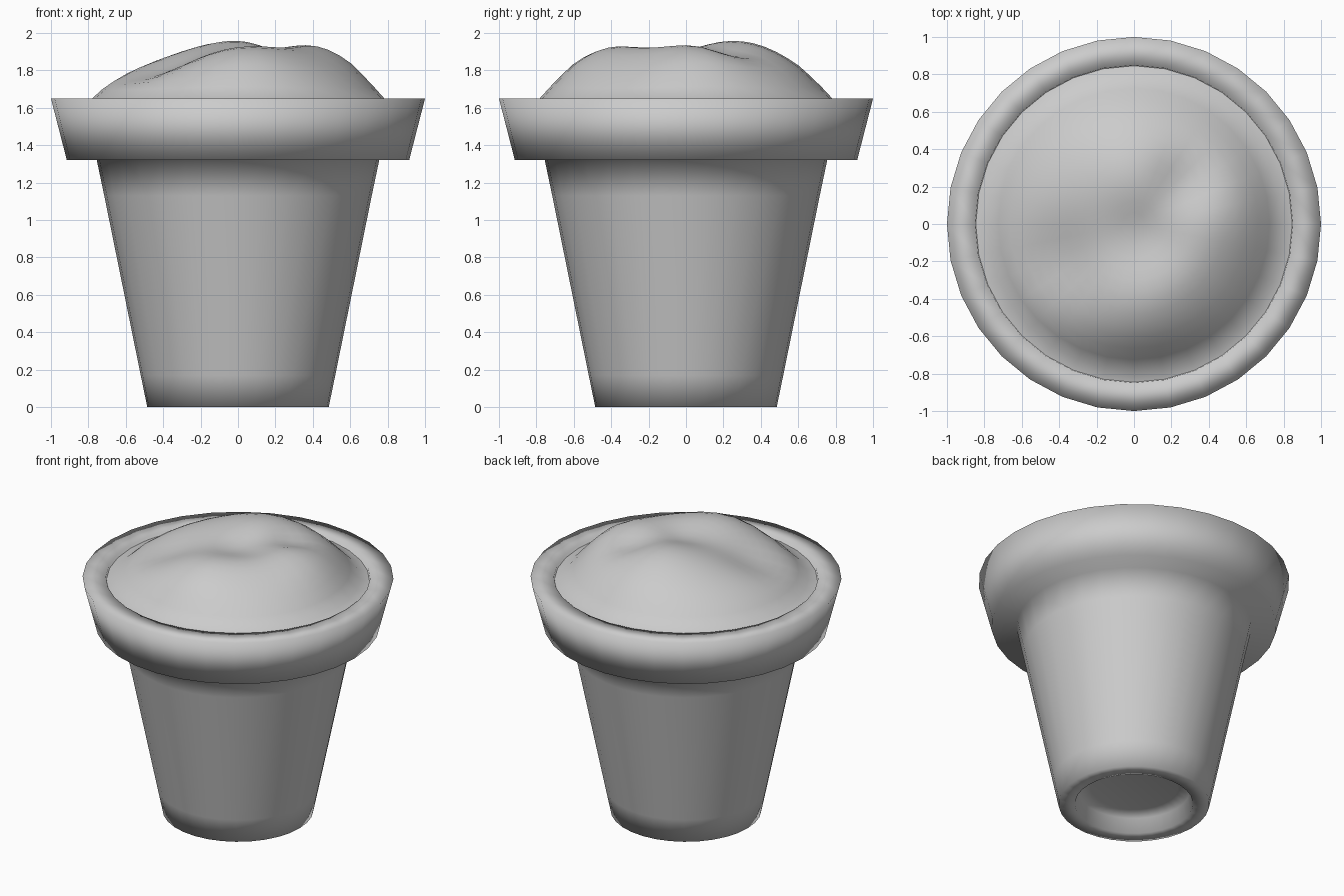
import bpy
import bmesh
from math import sin, cos, pi, exp

SEGMENTS = 32

if "Cube" in bpy.data.objects:
    bpy.data.objects.remove(bpy.data.objects["Cube"])

grey = bpy.data.materials.new("plain grey")
grey.use_nodes = True
colour = (0.6, 0.6, 0.6, 1)
grey.diffuse_color = colour
grey.node_tree.nodes["Principled BSDF"].inputs["Base Color"].default_value = colour


def revolve(name, profile, height=None):
    """Spin (radius, z) points round z; radius 0 becomes a pole.
    A height function, if given, replaces z."""
    bm = bmesh.new()
    rings = []
    for r, z in profile:
        count = SEGMENTS if r else 1
        ring = []
        for i in range(count):
            a = 2 * pi * i / SEGMENTS
            x, y = r * cos(a), r * sin(a)
            ring.append(bm.verts.new((x, y, height(x, y) if height else z)))
        rings.append(ring)
    for low, high in zip(rings, rings[1:]):
        for i in range(SEGMENTS):
            j = (i + 1) % SEGMENTS
            corners = [low[i % len(low)], low[j % len(low)],
                       high[j % len(high)], high[i % len(high)]]
            bm.faces.new(list(dict.fromkeys(corners)))
    bmesh.ops.recalc_face_normals(bm, faces=bm.faces)
    mesh = bpy.data.meshes.new(name)
    bm.to_mesh(mesh)
    bm.free()
    mesh.materials.append(grey)
    mesh.shade_smooth()
    obj = bpy.data.objects.new(name, mesh)
    bpy.context.collection.objects.link(obj)
    return obj


# Pot: recessed foot, tapered body, overhanging rim and inner wall
revolve("flower_pot", [
    (0, 0.12), (0.28, 0.12), (0.36, 0.1), (0.38, 0), (0.485, 0),
    (0.52, 0.17), (0.715, 1.13), (0.755, 1.32), (0.915, 1.32),
    (1, 1.65), (0.85, 1.65), (0.82, 1.5), (0, 1.5)])

# Lumps and hollows of the soil: x, y, spread, height
LUMPS = [
    (0, 0.27, 0.26, 0.095),
    (0.46, 0.06, 0.19, 0.07),
    (0.04, -0.44, 0.2, 0.07),
    (0.3, -0.25, 0.16, 0.03),
    (-0.42, -0.2, 0.16, -0.06),
    (0.08, -0.06, 0.14, -0.04),
    (0.27, 0.22, 0.11, -0.06),
]


def soil_height(x, y):
    r = (x * x + y * y) ** 0.5
    dome = max(0, 1 - (r / 0.8) ** 3.6)
    z = 1.63 + 0.24 * dome
    for cx, cy, spread, lift in LUMPS:
        d2 = (x - cx) ** 2 + (y - cy) ** 2
        z += lift * exp(-d2 / (2 * spread ** 2)) * min(1, dome * 1.6)
    return z


# Heaped soil
soil = revolve("soil", [(0.846 * i / 14, 0) for i in range(15)], soil_height)
if sum(p.normal.z for p in soil.data.polygons) < 0:
    soil.data.flip_normals()
